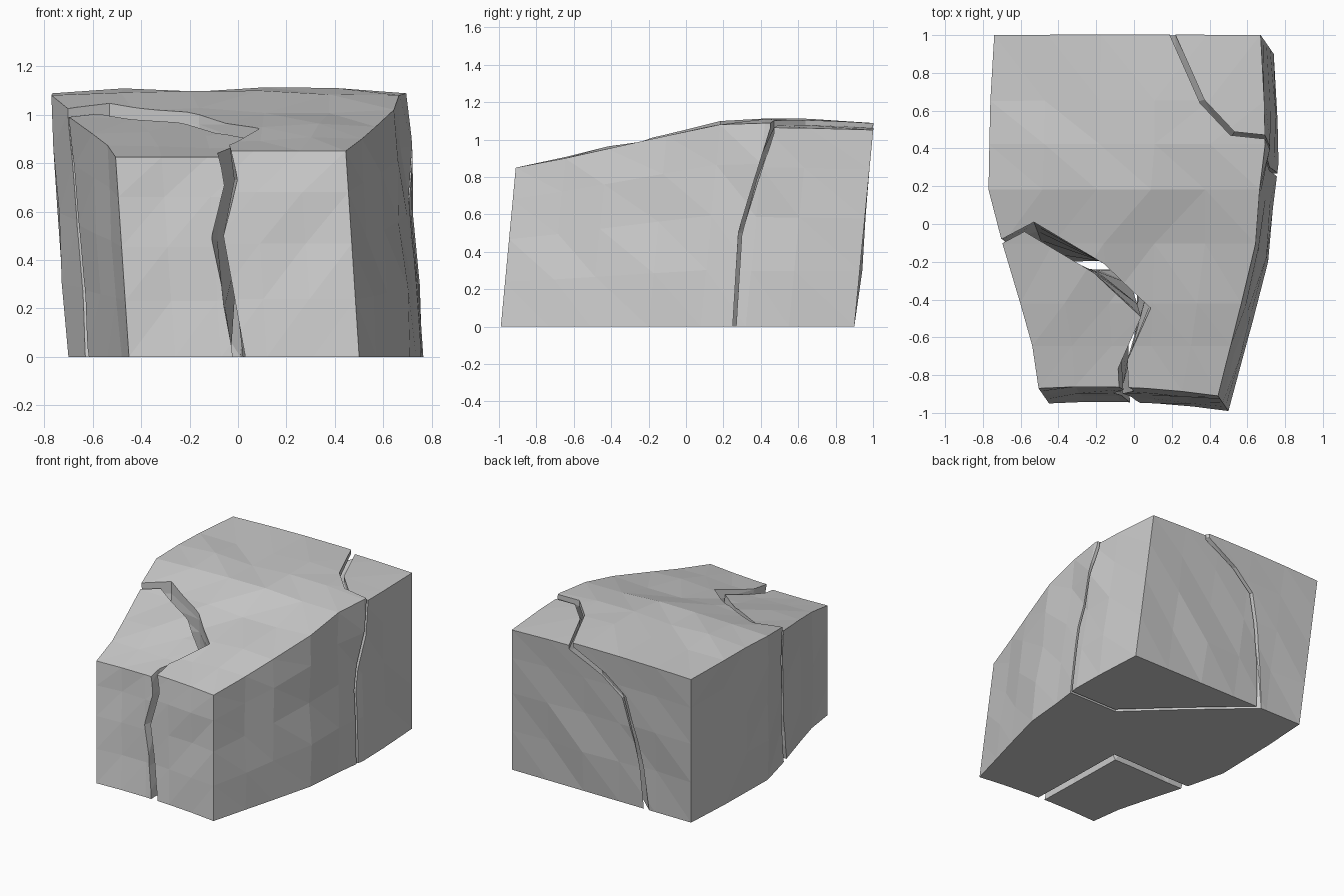
import bpy, bmesh, random
from mathutils import Vector

if "Cube" in bpy.data.objects:
    bpy.data.objects.remove(bpy.data.objects["Cube"])

random.seed(4)


def mesh_object(name, verts, faces):
    bm = bmesh.new()
    vs = [bm.verts.new(v) for v in verts]
    for f in faces:
        bm.faces.new([vs[i] for i in f])
    bmesh.ops.triangulate(bm, faces=bm.faces[:])
    bmesh.ops.recalc_face_normals(bm, faces=bm.faces[:])
    me = bpy.data.meshes.new(name)
    bm.to_mesh(me)
    bm.free()
    ob = bpy.data.objects.new(name, me)
    bpy.context.collection.objects.link(ob)
    return ob


# Whole boulder: leaning grid block; rows are (base y, left x, right x, top z)
ROWS = [(-.97, -.45, .50, .85), (-.73, -.48, .57, .90), (-.51, -.54, .63, .95),
        (-.20, -.63, .71, 1.02), (.08, -.70, .735, 1.08), (.32, -.695, .765, 1.088),
        (.55, -.69, .76, 1.085), (.90, -.67, .74, 1.075)]
LEVELS = [0, .28, .55, .8, 1]
NU, NV, NW = 5, len(ROWS) - 1, len(LEVELS) - 1


def boulder():
    verts, ids, faces = [], {}, []

    def vid(i, j, k):
        if (i, j, k) in ids:
            return ids[i, j, k]
        y, xl, xr, top = ROWS[j]
        u, w = i / NU, LEVELS[k]
        mid = 4 * u * (1 - u)
        if j == 0:
            y = -.95 - .04 * u + .025 * mid
        if j >= 4:
            top += .014 * mid
        z = top * w
        p = Vector((xl + (xr - xl) * u - .065 * z, y + .094 * z, z))
        on = [i in (0, NU), j in (0, NV), k in (0, NW)]
        if sum(on) == 1 and k != 0:      # roughen the inside of each face
            p[on.index(True)] += random.uniform(-.014, .014)
        ids[i, j, k] = len(verts)
        verts.append(p)
        return ids[i, j, k]

    size = (NU, NV, NW)
    for axis in range(3):
        a, b = [n for n in range(3) if n != axis]
        for side in (0, size[axis]):
            for s in range(size[a]):
                for t in range(size[b]):
                    face = []
                    for ds, dt in ((0, 0), (1, 0), (1, 1), (0, 1)):
                        c = [0, 0, 0]
                        c[axis], c[a], c[b] = side, s + ds, t + dt
                        face.append(vid(*c))
                    faces.append(face)
    return mesh_object("boulder", verts, faces)


# Crack cutter: crack line blended from base to top over levels (z, t_start, t_end)
def cutter(base, top, levels, outside, offset):
    rings = []
    for z, ts, te in levels:
        ring = []
        n = len(base)
        for i, (p, q) in enumerate(zip(base, top)):
            w = (i / (n - 1)) ** outside["power"]
            t = ts + (te - ts) * w
            ring.append((p[0] + (q[0] - p[0]) * t + offset[0],
                         p[1] + (q[1] - p[1]) * t + offset[1], z))
        first, last = Vector(ring[0]), Vector(ring[-1])
        start = first + Vector(outside["start"])
        end = last + Vector(outside["end"])
        ring = [start] + ring + [end, Vector((*outside["corner"], z))]
        rings.append(ring)
    m = len(rings[0])
    verts = [v for r in rings for v in r]
    faces = [list(range(m)), list(range(len(verts) - m, len(verts)))]
    for k in range(len(rings) - 1):
        for i in range(m):
            j = (i + 1) % m
            faces.append([k * m + i, k * m + j, (k + 1) * m + j, (k + 1) * m + i])
    ob = mesh_object("cutter", verts, faces)
    ob.hide_render = True
    return ob


def apply_boolean(ob, tool, operation):
    mod = ob.modifiers.new("cut", 'BOOLEAN')
    mod.operation, mod.object, mod.solver = operation, tool, 'EXACT'
    dg = bpy.context.evaluated_depsgraph_get()
    me = bpy.data.meshes.new_from_object(ob.evaluated_get(dg))
    ob.modifiers.clear()
    ob.data = me
    bpy.data.objects.remove(tool)


FRONT = dict(
    base=[(-.65, -.20), (-.45, -.20), (-.12, -.19), (.01, -.19), (.02, -.60), (.03, -.96)],
    top=[(-.70, -.08), (-.53, .01), (-.16, -.21), (.09, -.45), (-.04, -.73), (-.04, -.88)],
    levels=[(-.2, 0, 0), (0, 0, 0), (.22, .23, .57), (.5, .53, 1.29), (.73, .77, .43),
            (.87, .92, .9), (.96, 1, 1), (1.4, 1, 1)],
    outside=dict(start=(-.5, -.2, 0), end=(0, -.5, 0), corner=(-1.3, -1.6), power=3))
BACK = dict(
    base=[(-.34, .90), (.05, .55), (.37, .25), (.77, .25)],
    top=[(.19, 1.0), (.35, .64), (.51, .47), (.70, .45)],
    levels=[(-.2, 0, 0), (0, 0, 0), (.3, .06, .09), (.5, .13, .15), (.8, .27, .6),
            (.93, .55, .8), (1.06, 1, 1), (1.4, 1, 1)],
    outside=dict(start=(-.1, .5, 0), end=(.5, 0, 0), corner=(1.4, 1.6), power=1))

# Main block with both notches
main = boulder()
main.name = "main_rock"
whole = main.data.copy()
for crack in (FRONT, BACK):
    apply_boolean(main, cutter(offset=(0, 0), **crack), 'DIFFERENCE')

# Broken chunks, shrunk back from the cracks and slightly sunken
for name, crack, offset, sink in (("front_chunk", FRONT, (-.05, -.05), .97),
                                  ("back_chunk", BACK, (.022, .018), .978)):
    chunk = bpy.data.objects.new(name, whole.copy())
    bpy.context.collection.objects.link(chunk)
    apply_boolean(chunk, cutter(offset=offset, **crack), 'INTERSECT')
    for v in chunk.data.vertices:
        v.co.z *= sink
